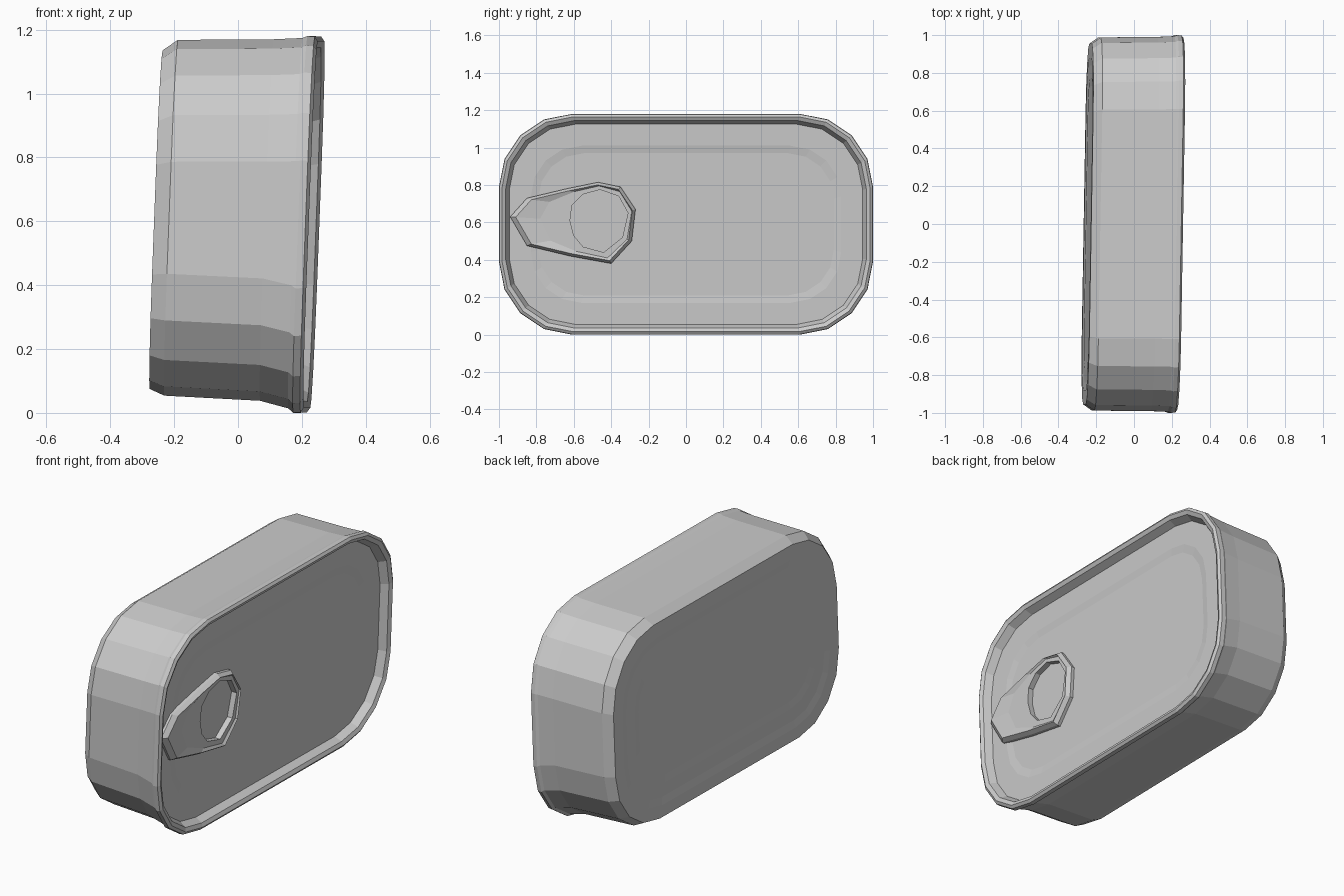
import bpy, bmesh
from math import cos, sin, radians

if "Cube" in bpy.data.objects:
    bpy.data.objects.remove(bpy.data.objects["Cube"])


def lean(x, y, z):
    # the whole tin is slightly skewed
    return (x + 0.017 * y + 0.038 * (z - 0.59), y, z)


def rounded_ring(bm, x, inset, lift=0.0, segs=5):
    # rounded rectangle in the YZ plane; lift raises only the lower edge
    hy, z0, z1 = 1 - inset, inset + lift, 1.18 - inset
    r = max(0.39 - inset * 0.7, 0.06)
    verts = []
    corners = ((hy - r, z1 - r), (-hy + r, z1 - r), (-hy + r, z0 + r), (hy - r, z0 + r))
    for i, (cy, cz) in enumerate(corners):
        for k in range(segs):
            a = radians(90) * (i + k / (segs - 1))
            verts.append(bm.verts.new(lean(x, cy + r * cos(a), cz + r * sin(a))))
    return verts


def bridge(bm, a, b):
    n = len(a)
    for i in range(n):
        j = (i + 1) % n
        bm.faces.new((a[i], a[j], b[j], b[i]))


def finish(bm, name):
    bmesh.ops.recalc_face_normals(bm, faces=bm.faces)
    mesh = bpy.data.meshes.new(name)
    bm.to_mesh(mesh)
    bm.free()
    obj = bpy.data.objects.new(name, mesh)
    bpy.context.collection.objects.link(obj)
    return obj


# Can: stepped back panel, chamfered wall, seamed rim, recessed stepped lid
profile = [  # x, inset, lower-edge lift
    (-0.238, 0.27, 0.02), (-0.242, 0.23, 0.02), (-0.242, 0.16, 0.02),
    (-0.247, 0.12, 0.02), (-0.247, 0.045, 0.03), (-0.20, 0.012, 0.042),
    (0.10, 0.010, 0.028), (0.19, 0.006, 0.008), (0.205, 0.0, 0.0),
    (0.228, 0.002, 0.0), (0.238, 0.016, 0.0), (0.228, 0.036, 0.0),
    (0.187, 0.055, 0.0), (0.187, 0.17, 0.0), (0.181, 0.21, 0.0),
]
bm = bmesh.new()
rings = [rounded_ring(bm, *p) for p in profile]
for a, b in zip(rings, rings[1:]):
    bridge(bm, a, b)
bm.faces.new(rings[0])
bm.faces.new(rings[-1])
finish(bm, "can")

# Pull tab: bevelled tapered outline around a finger hole
outline = [(-0.27, 0.67), (-0.35, 0.79), (-0.47, 0.815), (-0.64, 0.78), (-0.85, 0.73),
           (-0.94, 0.63), (-0.85, 0.475), (-0.62, 0.42), (-0.40, 0.38), (-0.29, 0.50)]
hole = [(-0.31, 0.65), (-0.36, 0.74), (-0.46, 0.775), (-0.55, 0.75), (-0.61, 0.69),
        (-0.62, 0.61), (-0.60, 0.53), (-0.55, 0.47), (-0.44, 0.44), (-0.34, 0.52)]


def tab_ring(bm, pts, x, scale=1.0, cy=-0.52, cz=0.605):
    return [bm.verts.new(lean(x, cy + (y - cy) * scale, cz + (z - cz) * scale)) for y, z in pts]


def blend(t):
    # outline drawn in towards the hole by t
    return [(a + (c - a) * t, b + (d - b) * t) for (a, b), (c, d) in zip(outline, hole)]


bm = bmesh.new()
loops = [tab_ring(bm, hole, 0.178), tab_ring(bm, outline, 0.178),
         tab_ring(bm, outline, 0.20), tab_ring(bm, outline, 0.222, 0.93),
         tab_ring(bm, blend(0.5), 0.212), tab_ring(bm, hole, 0.212)]
for a, b in zip(loops, loops[1:] + loops[:1]):
    bridge(bm, a, b)
finish(bm, "pull_tab")
